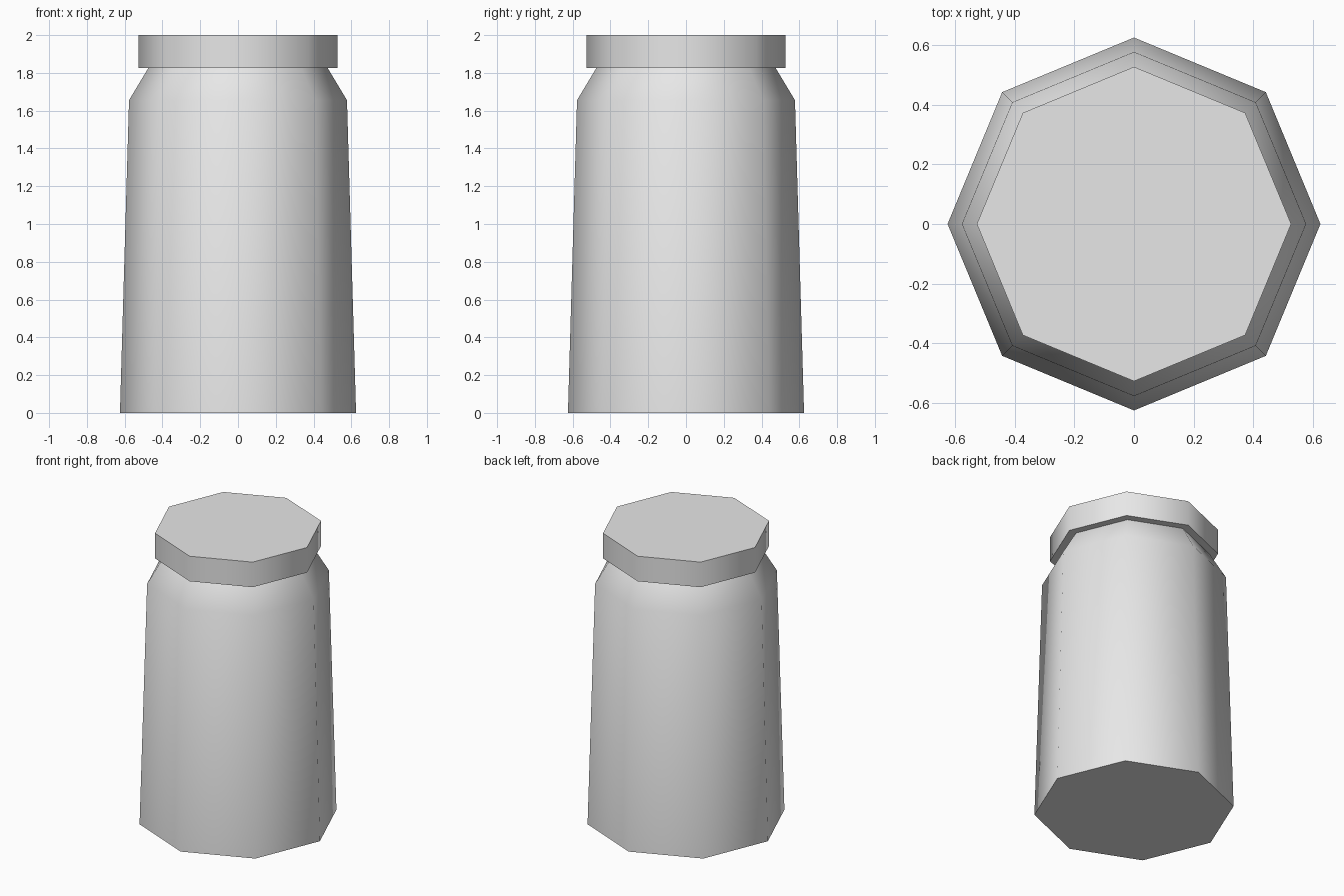
import bpy
import bmesh
import math

SIDES = 8

cube = bpy.data.objects.get("Cube")
if cube:
    bpy.data.objects.remove(cube, do_unlink=True)

# Single plain grey
grey = bpy.data.materials.new("light grey")
grey.use_nodes = True
grey.diffuse_color = (0.8, 0.8, 0.8, 1)
grey.node_tree.nodes["Principled BSDF"].inputs["Base Color"].default_value = (0.8, 0.8, 0.8, 1)


def turned_part(name, profile):
    """Closed eight-sided solid from (radius, height) points, bottom to top."""
    bm = bmesh.new()
    rings = []
    for radius, z in profile:
        angles = [math.tau * i / SIDES for i in range(SIDES)]
        rings.append([bm.verts.new((radius * math.cos(a), radius * math.sin(a), z)) for a in angles])
    for low, high in zip(rings, rings[1:]):
        for i in range(SIDES):
            j = (i + 1) % SIDES
            bm.faces.new((low[i], low[j], high[j], high[i]))
    bm.faces.new(rings[0][::-1])
    bm.faces.new(rings[-1])
    mesh = bpy.data.meshes.new(name)
    bm.to_mesh(mesh)
    bm.free()
    mesh.materials.append(grey)
    obj = bpy.data.objects.new(name, mesh)
    bpy.context.collection.objects.link(obj)
    # Round sides, crisp rims
    bpy.ops.object.select_all(action='DESELECT')
    obj.select_set(True)
    bpy.context.view_layer.objects.active = obj
    bpy.ops.object.shade_smooth_by_angle(angle=math.radians(55))
    return obj


# Tapered body with sloping shoulder
turned_part("jar_body", [(0.625, 0), (0.577, 1.655), (0.474, 1.827)])

# Overhanging lid
turned_part("jar_lid", [(0.527, 1.827), (0.527, 2)])
